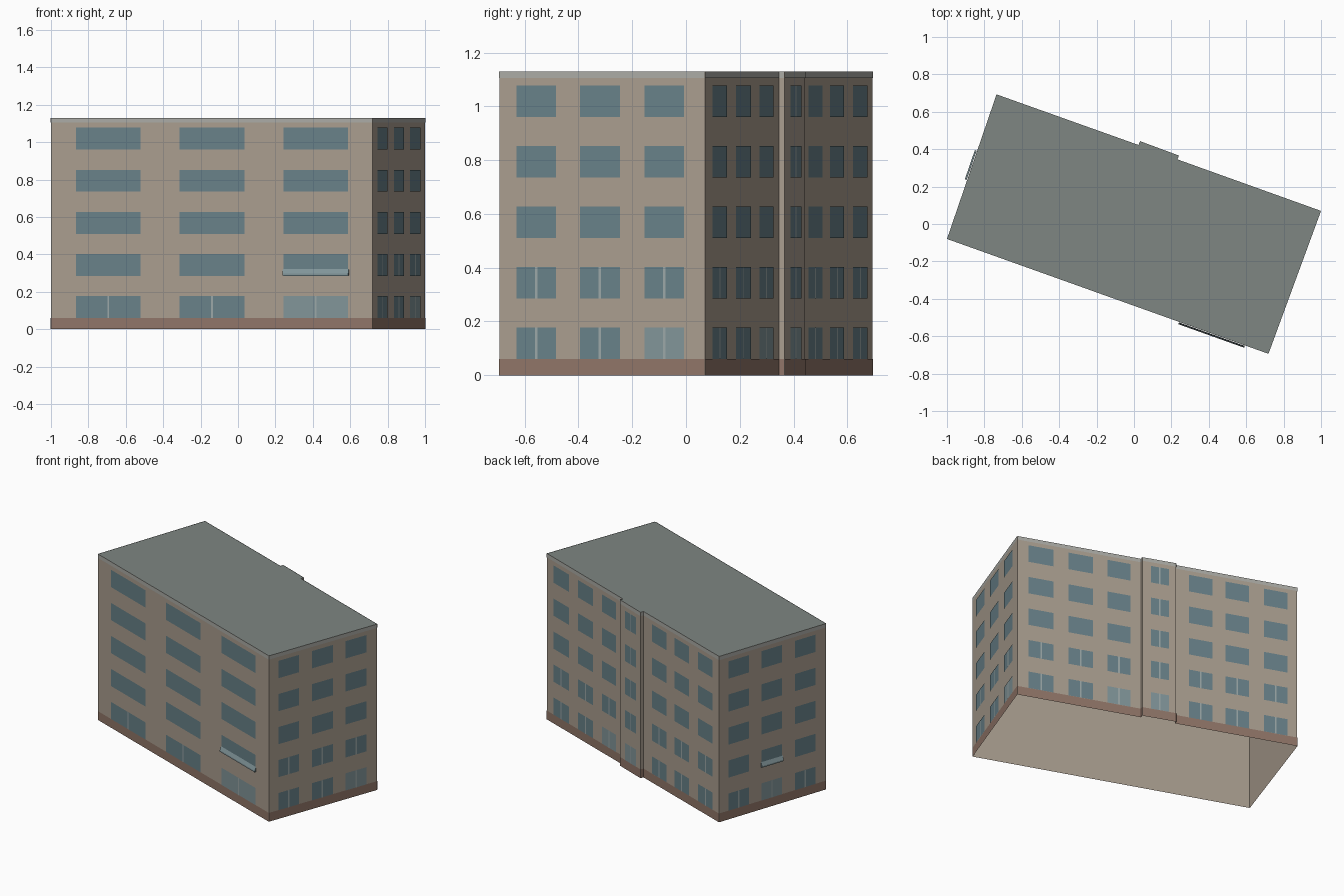
import bpy, bmesh
from mathutils import Vector

if "Cube" in bpy.data.objects:
    bpy.data.objects.remove(bpy.data.objects["Cube"])

H = 1.13
EPS = 0.002


def mat(name, r, g, b):
    m = bpy.data.materials.new(name)
    m.diffuse_color = (r, g, b, 1)
    m.use_nodes = True
    m.node_tree.nodes["Principled BSDF"].inputs["Base Color"].default_value = m.diffuse_color
    return m


WALL = mat("beige_render", 0.40, 0.34, 0.275)
ROOF = mat("roof_grey", 0.21, 0.24, 0.225)
TRIM = mat("trim_grey", 0.41, 0.41, 0.38)
BASE = mat("plinth_brown", 0.28, 0.18, 0.14)
GLASS = mat("glass", 0.14, 0.22, 0.25)
DOOR = mat("entrance_glass", 0.22, 0.30, 0.32)
FRAME = mat("frame_pale", 0.33, 0.39, 0.39)


def build(name, faces, material):
    """Object from a list of polygons."""
    bm = bmesh.new()
    for f in faces:
        bm.faces.new([bm.verts.new(p) for p in f])
    bmesh.ops.remove_doubles(bm, verts=bm.verts, dist=1e-5)
    me = bpy.data.meshes.new(name)
    bm.to_mesh(me)
    bm.free()
    me.materials.append(material)
    ob = bpy.data.objects.new(name, me)
    bpy.context.collection.objects.link(ob)
    return ob


def point(a, b, t, z, off=0.0):
    """Point on wall a-b at fraction t and height z, pushed outward by off."""
    d = b - a
    p = a + d * t + Vector((d.y, -d.x)).normalized() * off
    return (p.x, p.y, z)


def panel(wall, t0, t1, z0, z1, off=EPS):
    a, b = wall
    return [point(a, b, t0, z0, off), point(a, b, t1, z0, off),
            point(a, b, t1, z1, off), point(a, b, t0, z1, off)]


# footprint, with the shallow stair bay in the back wall
A, B, C, D = (Vector(p) for p in ((-1, -.08), (.719, -.694), (1, .07), (-.735, .693)))
P1, P2 = Vector((.24, .366)), Vector((.032, .443))
N = Vector((.338, .941)) * 0.022
foot = [A, B, C, P1 - N, P1, P2, P2 - N, D]
walls = list(zip(foot, foot[1:] + foot[:1]))

# shell (open underneath), roof, plinth and top band
build("outer_walls", [panel(w, 0, 1, 0, H, 0) for w in walls], WALL)
build("flat_roof", [[(p.x, p.y, H) for p in foot]], ROOF)
build("plinth", [panel(w, 0, 1, 0, .06) for w in walls], BASE)
build("top_band", [panel(w, 0, 1, 1.105, H) for w in walls], TRIM)

# window layout: wall, column ranges, entrance column, rows with mullions
rows = [(.06, .177), (.285, .402), (.51, .627), (.735, .852), (.96, 1.078)]
front, right, back, bay, left = (A, B), (B, C), (C, D), (P1, P2), (D, A)
end_cols = [(.085, .277), (.395, .588), (.708, .90)]
layout = {
    "front": (front, [(.079, .279), (.401, .602), (.724, .925)], 2, 1),
    "right": (right, end_cols, 2, 2),
    "back": (back, [(.04, .129), (.183, .27), (.321, .404),
                    (.613, .697), (.743, .827), (.881, .965)], 2, 2),
    "bay": (bay, [(.25, .78)], 0, 5),
    "left": (left, end_cols, 1, 1),
}
for side, (w, cols, entrance, split_rows) in layout.items():
    glass, door, bars = [], [], []
    length = (w[1] - w[0]).length
    for r, (z0, z1) in enumerate(rows):
        for c, (t0, t1) in enumerate(cols):
            is_door = r == 0 and c == entrance
            (door if is_door else glass).append(panel(w, t0, t1, z0, z1, EPS * 1.5))
            if r < split_rows:
                m, h = (t0 + t1) / 2, .005 / length
                bars.append(panel(w, m - h, m + h, z0, z1, EPS * 2))
    build(side + "_windows", glass, GLASS)
    build(side + "_entrance", door, DOOR)
    build(side + "_mullions", bars, FRAME)


# thin sloping canopies above the front and left entrances
def canopy(name, wall, t0, t1):
    a, b = wall
    s0, s1 = ([point(a, b, t, .322, .003), point(a, b, t, .298, .013),
               point(a, b, t, .288, .013), point(a, b, t, .288, .003)] for t in (t0, t1))
    quads = [[s0[i], s0[(i + 1) % 4], s1[(i + 1) % 4], s1[i]] for i in range(4)]
    build(name, quads + [s0[::-1], s1], DOOR)


canopy("front_canopy", front, .722, .927)
canopy("left_canopy", left, .39, .593)
